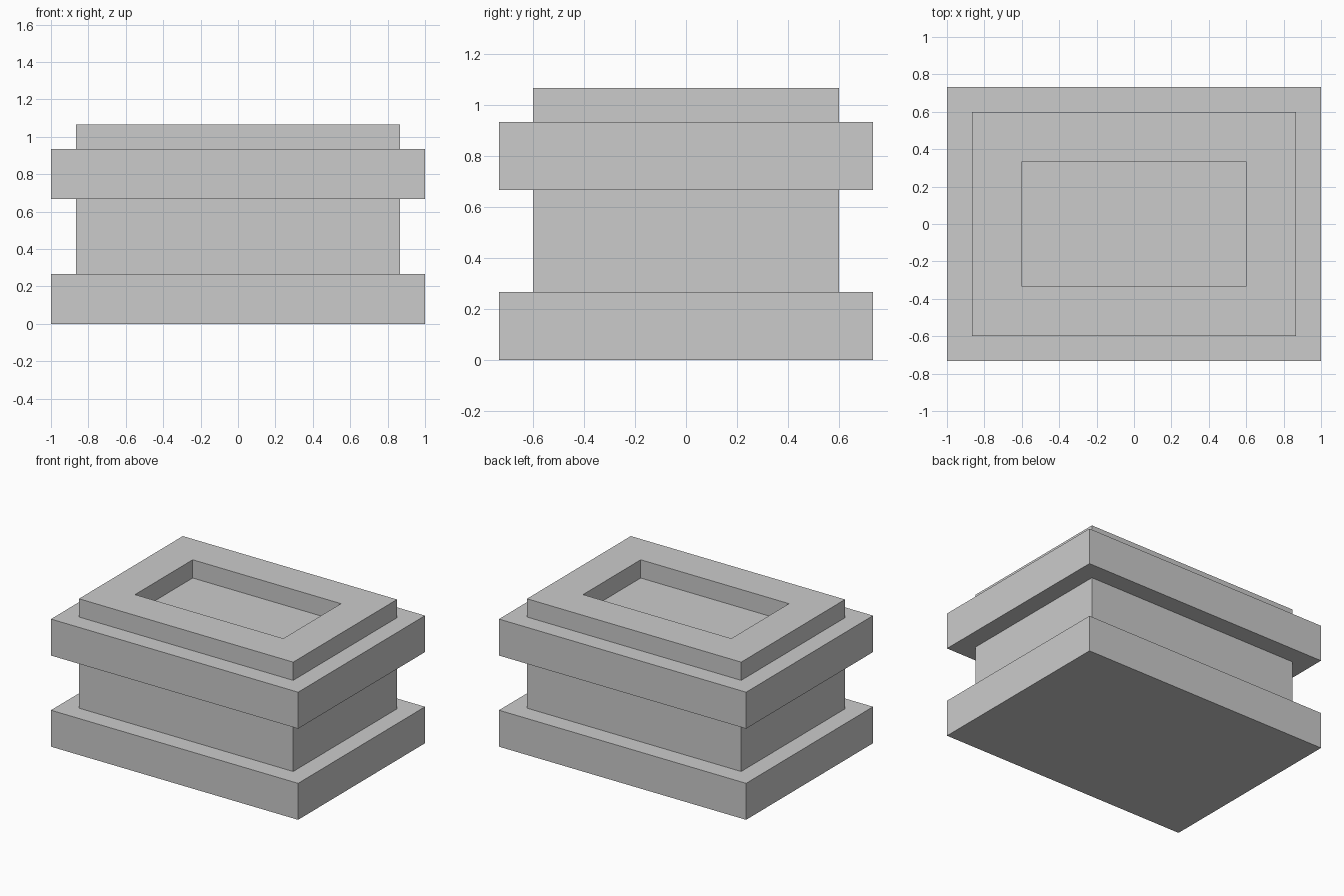
import bpy
import bmesh

if "Cube" in bpy.data.objects:
    bpy.data.objects.remove(bpy.data.objects["Cube"])

U = 1 / 15  # model is laid out on a 1/15 grid

# Rectangular outlines (half width, half depth, height), from the base up and into the recess
OUTLINES = [
    (15, 11, 0), (15, 11, 4),    # base slab
    (13, 9, 4), (13, 9, 10),     # inset core
    (15, 11, 10), (15, 11, 14),  # overhanging upper slab
    (13, 9, 14), (13, 9, 16),    # top rim
    (9, 5, 16), (9, 5, 14),      # recess in the top
]


def stepped_block(name, outlines):
    """Join successive rectangles into one closed, flat-faced shell."""
    bm = bmesh.new()
    rings = [[bm.verts.new((sx * x * U, sy * y * U, z * U))
              for sx, sy in ((-1, -1), (1, -1), (1, 1), (-1, 1))]
             for x, y, z in outlines]
    for low, high in zip(rings, rings[1:]):
        for i in range(4):
            j = (i + 1) % 4
            bm.faces.new((low[i], low[j], high[j], high[i]))
    bm.faces.new(rings[0][::-1])  # underside
    bm.faces.new(rings[-1])       # recess floor
    bmesh.ops.recalc_face_normals(bm, faces=bm.faces)
    mesh = bpy.data.meshes.new(name)
    bm.to_mesh(mesh)
    bm.free()
    obj = bpy.data.objects.new(name, mesh)
    bpy.context.collection.objects.link(obj)
    return obj


stepped_block("stepped_pedestal", OUTLINES)
